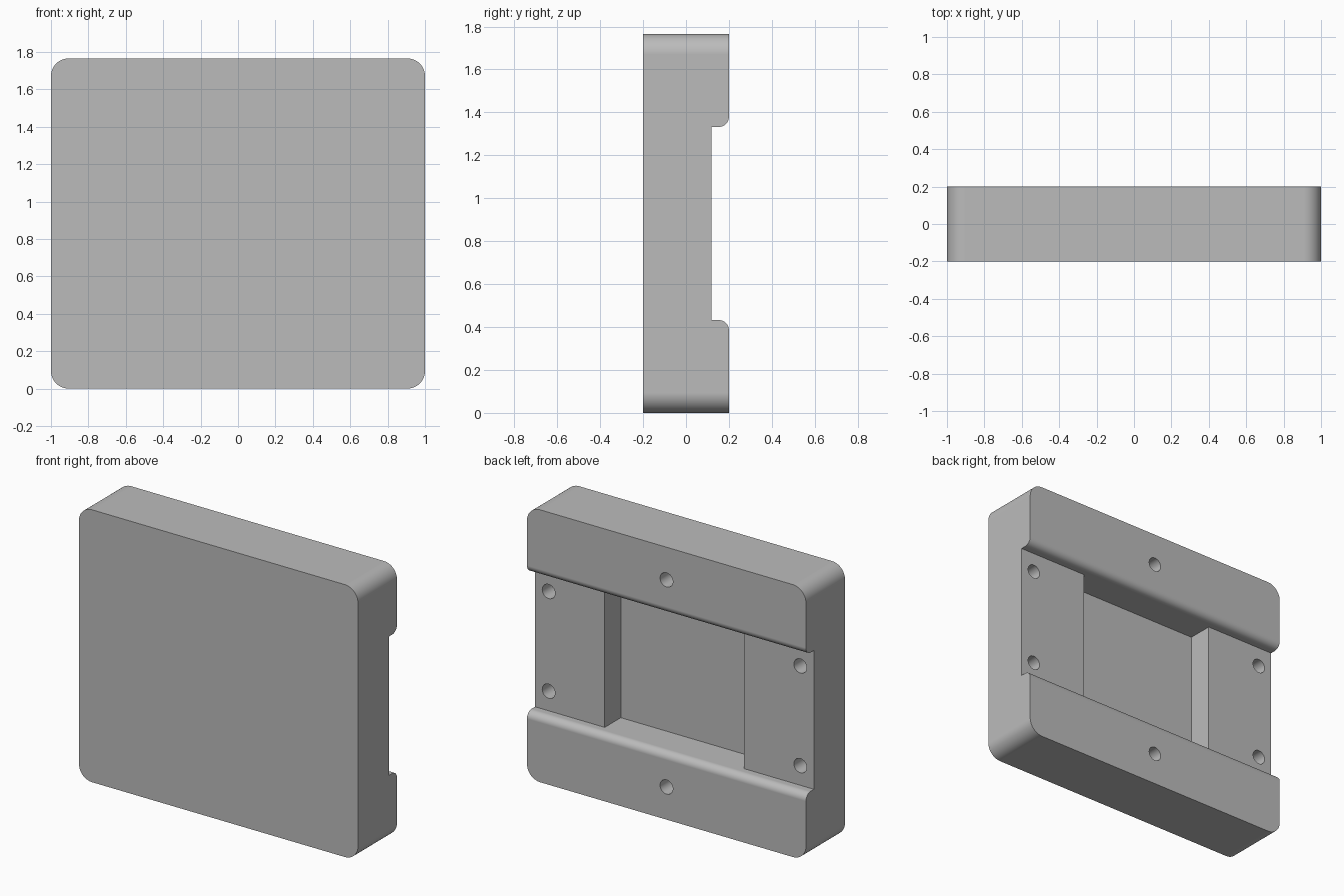
import bpy
import bmesh
from math import cos, sin, pi, radians
from mathutils import Vector

if "Cube" in bpy.data.objects:
    bpy.data.objects.remove(bpy.data.objects["Cube"], do_unlink=True)

HEIGHT, BACK = 1.765, 0.2
MID = HEIGHT / 2
CORNER, LIP = 0.094, 0.047
CHANNEL_HALF, CHANNEL_FLOOR = 0.45, 0.118
POCKET_HALF, POCKET_FLOOR = 0.5, -0.047
HOLE_RADIUS, HOLE_DEPTH = 0.046, 0.22

grey = bpy.data.materials.new("plain grey")
grey.use_nodes = True
grey.diffuse_color = (0.5, 0.5, 0.5, 1)
grey.node_tree.nodes["Principled BSDF"].inputs["Base Color"].default_value = (0.5, 0.5, 0.5, 1)


def arc(cx, cy, r, start, end, steps=12):
    angles = [start + (end - start) * i / steps for i in range(steps + 1)]
    return [(cx + r * cos(a), cy + r * sin(a)) for a in angles]


def prism(name, points, offset):
    """Closed prism from a planar outline moved along offset."""
    bm = bmesh.new()
    face = bm.faces.new([bm.verts.new(p) for p in points])
    extruded = bmesh.ops.extrude_face_region(bm, geom=[face])
    verts = [g for g in extruded["geom"] if isinstance(g, bmesh.types.BMVert)]
    bmesh.ops.translate(bm, verts=verts, vec=Vector(offset))
    bmesh.ops.recalc_face_normals(bm, faces=bm.faces)
    mesh = bpy.data.meshes.new(name)
    bm.to_mesh(mesh)
    bm.free()
    mesh.materials.append(grey)
    obj = bpy.data.objects.new(name, mesh)
    bpy.context.collection.objects.link(obj)
    return obj


def cut(target, cutter):
    cutter.hide_render = True
    mod = target.modifiers.new("cut", "BOOLEAN")
    mod.operation, mod.solver, mod.object = "DIFFERENCE", "EXACT", cutter
    bpy.context.view_layer.objects.active = target
    bpy.ops.object.modifier_apply(modifier=mod.name)
    bpy.data.objects.remove(cutter, do_unlink=True)


# Block with rounded corners
outline = []
for i, (sx, sz) in enumerate([(1, 1), (-1, 1), (-1, -1), (1, -1)]):
    outline += arc(sx * (1 - CORNER), MID + sz * (MID - CORNER), CORNER, i * pi / 2, (i + 1) * pi / 2)
block = prism("block", [(x, -BACK, z) for x, z in outline], (0, 2 * BACK, 0))

# Channel across the back, with rounded lips
half = [(CHANNEL_FLOOR, -CHANNEL_HALF)]
half += arc(BACK - LIP, -CHANNEL_HALF - LIP, LIP, pi / 2, 0)
half.append((BACK + 0.1, -CHANNEL_HALF - LIP))
section = half + [(y, -z) for y, z in reversed(half)]
cut(block, prism("channel_cutter", [(-1.2, y, MID + z) for y, z in section], (2.4, 0, 0)))

# Rectangular pocket, flush with the channel walls
corners = [(-1, -1), (1, -1), (1, 1), (-1, 1)]
pocket = [(sx * POCKET_HALF, POCKET_FLOOR, MID + sz * CHANNEL_HALF) for sx, sz in corners]
cut(block, prism("pocket_cutter", pocket, (0, 0.18, 0)))

# Blind screw holes: one in each rail, four in the channel floor
holes = [(0, s * 0.671, BACK) for s in (-1, 1)]
holes += [(sx * 0.902, sz * 0.323, CHANNEL_FLOOR) for sx, sz in corners]
for x, z, surface in holes:
    ring = arc(x, MID + z, HOLE_RADIUS, 0, 2 * pi, 32)[:-1]
    points = [(px, surface - HOLE_DEPTH, pz) for px, pz in ring]
    cut(block, prism("hole_cutter", points, (0, HOLE_DEPTH + 0.05, 0)))

# Smooth the rounds while keeping the flats flat
bpy.ops.object.select_all(action="DESELECT")
block.select_set(True)
bpy.context.view_layer.objects.active = block
bpy.ops.object.shade_smooth_by_angle(angle=radians(30))
weighted = block.modifiers.new("weighted normals", "WEIGHTED_NORMAL")
weighted.keep_sharp = True
